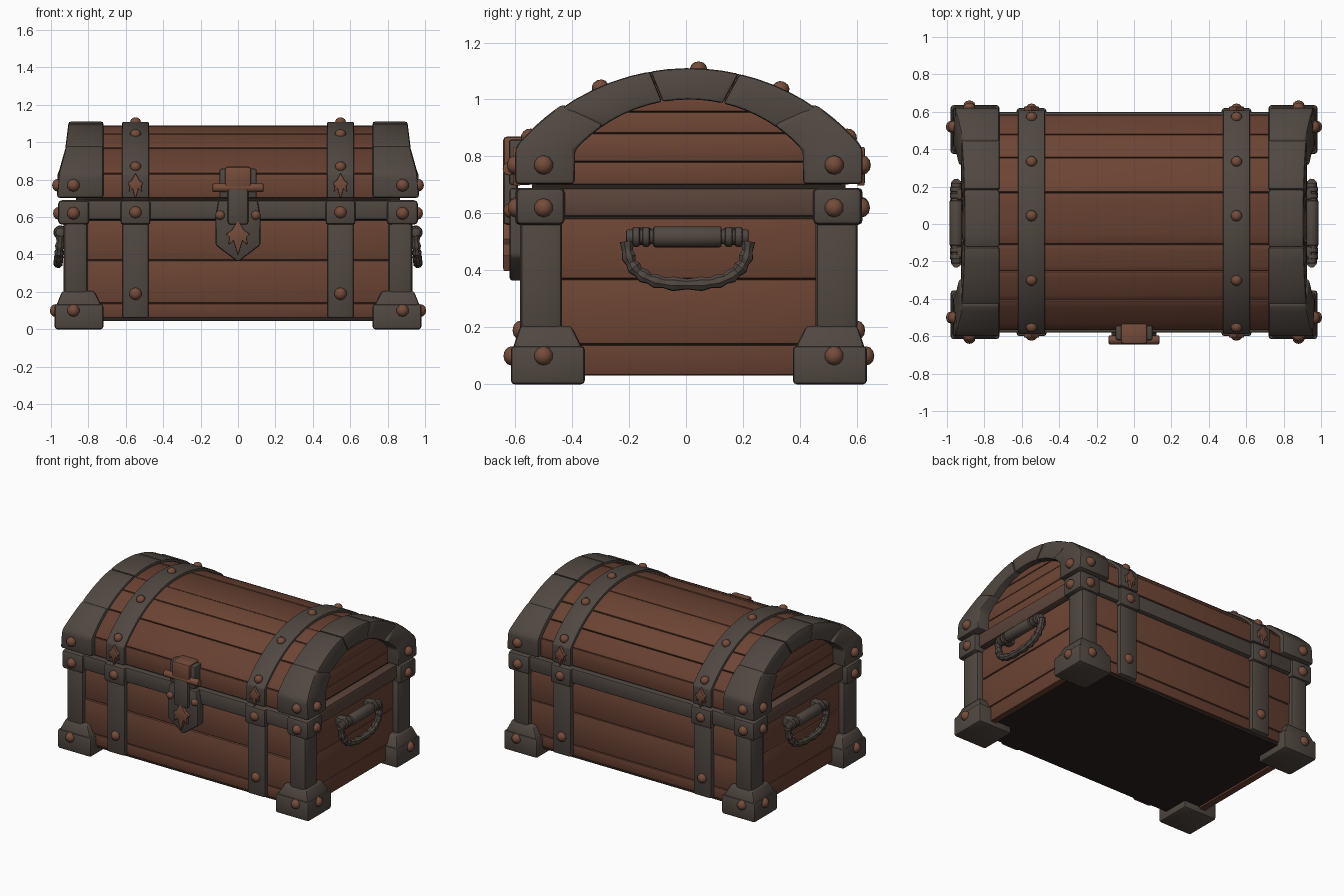
import bpy, bmesh, math, random
from mathutils import Vector

if "Cube" in bpy.data.objects:
    bpy.data.objects.remove(bpy.data.objects["Cube"])

random.seed(4)


def material(name, r, g, b):
    m = bpy.data.materials.new(name)
    m.diffuse_color = (r, g, b, 1)
    m.use_nodes = True
    m.node_tree.nodes["Principled BSDF"].inputs["Base Color"].default_value = m.diffuse_color
    return m


WOOD = material("brown wood", 0.150, 0.058, 0.034)
WOOD2 = material("dark brown wood", 0.132, 0.050, 0.030)
IRON = material("grey iron", 0.080, 0.064, 0.053)
RUST = material("rusty iron", 0.175, 0.072, 0.042)
STAIN = material("stained iron", 0.105, 0.058, 0.042)
DARK = material("dark inside", 0.022, 0.015, 0.012)


def finish(bm, name, mat, bevel=0.0, segs=2):
    bmesh.ops.recalc_face_normals(bm, faces=bm.faces[:])
    if bevel:
        sharp = [e for e in bm.edges if len(e.link_faces) == 2 and e.calc_face_angle() > 0.5]
        bmesh.ops.bevel(bm, geom=sharp, offset=bevel, segments=segs, profile=0.5,
                        affect='EDGES', clamp_overlap=True)
    me = bpy.data.meshes.new(name)
    bm.to_mesh(me)
    bm.free()
    me.materials.append(mat)
    ob = bpy.data.objects.new(name, me)
    bpy.context.collection.objects.link(ob)
    return ob


def prism(name, pts, axis, a, b, mat, bevel=0.0, warp=None):
    """Extrude a 2D outline along an axis from a to b."""
    place = {'x': lambda u, v, w: (w, u, v), 'y': lambda u, v, w: (u, w, v),
             'z': lambda u, v, w: (u, v, w)}[axis]
    bm = bmesh.new()
    lo = [bm.verts.new(place(u, v, a)) for u, v in pts]
    hi = [bm.verts.new(place(u, v, b)) for u, v in pts]
    bm.faces.new(lo)
    bm.faces.new(hi)
    n = len(pts)
    for i in range(n):
        j = (i + 1) % n
        bm.faces.new((lo[i], lo[j], hi[j], hi[i]))
    if warp:
        for v in bm.verts:
            warp(v)
    return finish(bm, name, mat, bevel)


def box(name, x0, x1, y0, y1, z0, z1, mat, bevel=0.01, warp=None):
    return prism(name, [(x0, y0), (x1, y0), (x1, y1), (x0, y1)], 'z', z0, z1, mat, bevel, warp)


def rivet(pos, normal, r=0.034):
    bm = bmesh.new()
    bmesh.ops.create_uvsphere(bm, u_segments=10, v_segments=6, radius=r)
    bmesh.ops.scale(bm, vec=(1, 1, 0.85), verts=bm.verts[:])
    ob = finish(bm, "rivet", RUST)
    ob.rotation_euler = Vector(normal).to_track_quat('Z', 'Y').to_euler()
    ob.location = pos


def rod(name, p, q, r, mat, segs=12):
    p, q = Vector(p), Vector(q)
    bm = bmesh.new()
    bmesh.ops.create_cone(bm, cap_ends=True, segments=segs, radius1=r, radius2=r,
                          depth=(q - p).length)
    ob = finish(bm, name, mat, r * 0.2)
    ob.rotation_euler = (q - p).to_track_quat('Z', 'Y').to_euler()
    ob.location = (p + q) / 2


# Lid curve: circle centred at z = CZ
CZ = 0.327


def arc(R, a0, a1, n, cz=CZ):
    return [(R * math.sin(math.radians(a0 + (a1 - a0) * i / n)),
             cz + R * math.cos(math.radians(a0 + (a1 - a0) * i / n))) for i in range(n + 1)]


def lid_outline(R, hw, z0=0.70):
    a = math.degrees(math.asin(hw / R))
    return [(-hw, z0)] + arc(R, -a, a, 24) + [(hw, z0)]


# Dark cores behind the planks
box("body_core", -0.865, 0.865, -0.55, 0.55, 0.045, 0.72, DARK, 0)
prism("lid_core", lid_outline(0.752, 0.56, 0.702), 'x', -0.86, 0.86, DARK)

# Body planks
for i, (z0, z1) in enumerate([(0.06, 0.14), (0.14, 0.37), (0.37, 0.585)]):
    m = WOOD2 if i == 0 else WOOD
    for s in (-1, 1):
        d = random.uniform(0, 0.008)
        box("body_plank", -0.89, 0.89, s * 0.53, s * (0.562 + d), z0 + 0.002, z1 - 0.002, m, 0.007)
        box("end_plank", s * 0.84, s * (0.888 + d), -0.55, 0.55,
            (0.03 if i == 0 else z0) + 0.002, z1 - 0.002, m, 0.007)

# Lid planks: an upright board front and back, curved boards between
cuts = [-48.7, -33, -20, -9, 12, 27, 38, 48.7]
for i, (a0, a1) in enumerate(zip(cuts, cuts[1:])):
    R = 0.765 + random.uniform(-0.003, 0.004)
    prism("lid_plank", arc(R, a0 + 0.15, a1 - 0.15, 5) + arc(0.735, a1 - 0.15, a0 + 0.15, 5),
          'x', -0.87, 0.87, WOOD if i % 3 else WOOD2, 0.006)
for s in (-1, 1):
    box("lid_side_board", -0.87, 0.87, s * 0.54, s * 0.576, 0.703, 0.829, WOOD, 0.006)
    # Lid end boards, cut to the curve
    for z0, z1 in [(0.702, 0.78), (0.783, 0.88), (0.883, 0.955), (0.958, 1.06)]:
        pts = [(min(0.54, math.sqrt(0.74 ** 2 - (z - CZ) ** 2)), z)
               for z in (z0, (z0 + z1) / 2, z1)]
        prism("lid_end_board", pts + [(-y, z) for y, z in reversed(pts)], 'x',
              s * 0.84, s * (0.873 + random.uniform(0, 0.006)), WOOD, 0.005)

# Rim bars round the top of the body
for s in (-1, 1):
    box("rim_bar", -0.90, 0.90, s * 0.53, s * 0.59, 0.585, 0.69, IRON, 0.012)
    box("end_rim_bar", s * 0.85, s * 0.925, -0.55, 0.55, 0.59, 0.69, STAIN, 0.012)


# Corner ironwork
def foot_taper(v):
    if v.co.z > 0.15:
        cx, cy = math.copysign(0.865, v.co.x), math.copysign(0.52, v.co.y)
        v.co.x = cx + (v.co.x - cx) * 0.68
        v.co.y = cy + (v.co.y - cy) * 0.72


def lean_corner(v):
    if abs(v.co.x) > 0.8 and v.co.z > 0.80:
        v.co.x -= math.copysign((v.co.z - 0.80) * 0.27, v.co.x)


def lean_arch(v):
    if abs(v.co.x) > 0.8:
        v.co.x -= math.copysign((v.co.z - 0.95) * 0.12, v.co.x)


for sx in (-1, 1):
    for sy in (-1, 1):
        box("foot", sx * 0.72, sx * 0.98, sy * 0.365, sy * 0.625, 0, 0.135, IRON, 0.014)
        box("foot_top", sx * 0.725, sx * 0.975, sy * 0.37, sy * 0.62, 0.12, 0.205, IRON,
            0.012, foot_taper)
        box("corner_post", sx * 0.805, sx * 0.932, sy * 0.445, sy * 0.592, 0.15, 0.6, IRON, 0.02)
        box("rim_corner", sx * 0.795, sx * 0.962, sy * 0.435, sy * 0.607, 0.56, 0.69, IRON, 0.02)
        # Thick lid corner following the curve
        outer = [(0.61, 0.703), (0.61, 0.825)] + arc(0.792, 49, 34, 5)
        inner = arc(0.534, 34, 48.5, 5, 0.466) + [(0.40, 0.703)]
        prism("lid_corner", [(sy * y, z) for y, z in outer + inner], 'x',
              sx * 0.72, sx * 0.968, IRON, 0.014, lean_corner)
        for z, fy, fx in [(0.77, 0.61, 0.965), (0.62, 0.607, 0.96), (0.10, 0.622, 0.977)]:
            rivet((sx * 0.88, sy * fy, z), (0, sy, 0))
            rivet((sx * fx, sy * 0.51, z), (sx, 0, 0))
    # Arch pieces between the corners
    for a0, a1 in [(-36, -10), (-10, 13), (13, 36)]:
        prism("lid_arch", arc(0.783, a0 + 0.1, a1 - 0.1, 5) +
              arc(0.534, a1 - 0.1, a0 + 0.1, 5, 0.466), 'x', sx * 0.72, sx * 0.925,
              IRON, 0.01, lean_arch)

# Straps over the lid and down the body
LEAF = [(0, -0.07), (0.022, -0.03), (0.042, -0.015), (0.03, 0.0), (0.035, 0.03), (0.016, 0.012),
        (0, 0.07)]
LEAF += [(-x, z) for x, z in LEAF[-2:0:-1]]
for sx in (-1, 1):
    c = sx * 0.548
    prism("lid_strap", lid_outline(0.782, 0.598, 0.703) + lid_outline(0.745, 0.555, 0.703)[::-1],
          'x', c - 0.072, c + 0.072, IRON, 0.008)
    for sy in (-1, 1):
        box("body_strap", c - 0.07, c + 0.07, sy * 0.54, sy * 0.592, 0.06, 0.6, IRON, 0.012)
        box("strap_block", c - 0.08, c + 0.08, sy * 0.54, sy * 0.61, 0.56, 0.69, IRON, 0.016)
        rivet((c, sy * 0.605, 0.625), (0, sy, 0))
        rivet((c, sy * 0.59, 0.19), (0, sy, 0))
        prism("strap_leaf", [(c + x, 0.765 - z) for x, z in LEAF], 'y',
              sy * 0.59, sy * 0.618, RUST, 0.004)
    for a in (-46, -23.5, 2.5, 24.5, 46):
        r = math.radians(a)
        rivet((c, 0.782 * math.sin(r), CZ + 0.782 * math.cos(r)), (0, math.sin(r), math.cos(r)), 0.03)

# Lock on the front
prism("lock_plate", [(-0.105, 0.69), (-0.12, 0.60), (-0.12, 0.45), (0, 0.36), (0.12, 0.45),
                     (0.12, 0.60), (0.105, 0.69)], 'y', -0.63, -0.56, IRON, 0.012)
box("lock_upper_plate", -0.10, 0.10, -0.632, -0.55, 0.70, 0.86, IRON, 0.012)
box("lock_hasp", -0.07, 0.07, -0.652, -0.53, 0.75, 0.87, RUST, 0.014)
box("lock_tongue", -0.055, 0.055, -0.652, -0.60, 0.56, 0.76, IRON, 0.014)
rod("lock_pin", (-0.135, -0.63, 0.757), (0.135, -0.63, 0.757), 0.024, RUST)
prism("lock_leaf", [(x * 1.5, 0.49 - z * 1.35) for x, z in LEAF], 'y', -0.62, -0.652, RUST, 0.004)
for s in (-1, 1):
    rivet((s * 0.095, -0.628, 0.61), (0, -1, 0), 0.026)

# Carrying handles on both ends
for s in (-1, 1):
    X = s * 0.95
    rod("handle_grip", (X, -0.125, 0.518), (X, 0.115, 0.518), 0.038, IRON)
    rod("handle_axle", (X, -0.22, 0.518), (X, 0.21, 0.518), 0.026, IRON)
    for y in (-0.185, -0.15, 0.14, 0.175):
        rod("handle_ring", (X, y - 0.013, 0.518), (X, y + 0.013, 0.518), 0.036, IRON)
    for y in (-0.16, 0.15):
        box("handle_mount", s * 0.88, X, y - 0.03, y + 0.03, 0.49, 0.55, IRON, 0.008)
    cu = bpy.data.curves.new("handle_bail", 'CURVE')
    cu.dimensions = '3D'
    cu.bevel_depth = 0.023
    cu.bevel_resolution = 2
    cu.use_fill_caps = True
    sp = cu.splines.new('POLY')
    N = 44
    sp.points.add(N)
    for i, p in enumerate(sp.points):
        t = math.pi * i / N
        y = -0.005 - 0.212 * math.copysign(abs(math.cos(t)) ** 0.75, math.cos(t))
        p.co = (X + s * 0.012 * math.sin(t), y, 0.50 - 0.148 * math.sin(t) ** 0.8, 1)
        p.radius = 1 + 0.16 * math.cos(i * math.tau / 4)
    cu.materials.append(IRON)
    ob = bpy.data.objects.new("handle_bail", cu)
    bpy.context.collection.objects.link(ob)

# Curves to meshes, smooth shading with sharp edges, then centre in depth
bpy.ops.object.select_all(action='SELECT')
bpy.context.view_layer.objects.active = bpy.context.scene.objects["handle_bail"]
bpy.ops.object.convert(target='MESH')
bpy.ops.object.select_all(action='SELECT')
bpy.ops.object.shade_smooth_by_angle(angle=math.radians(35))
for ob in bpy.context.scene.objects:
    ob.location.y += 0.01
